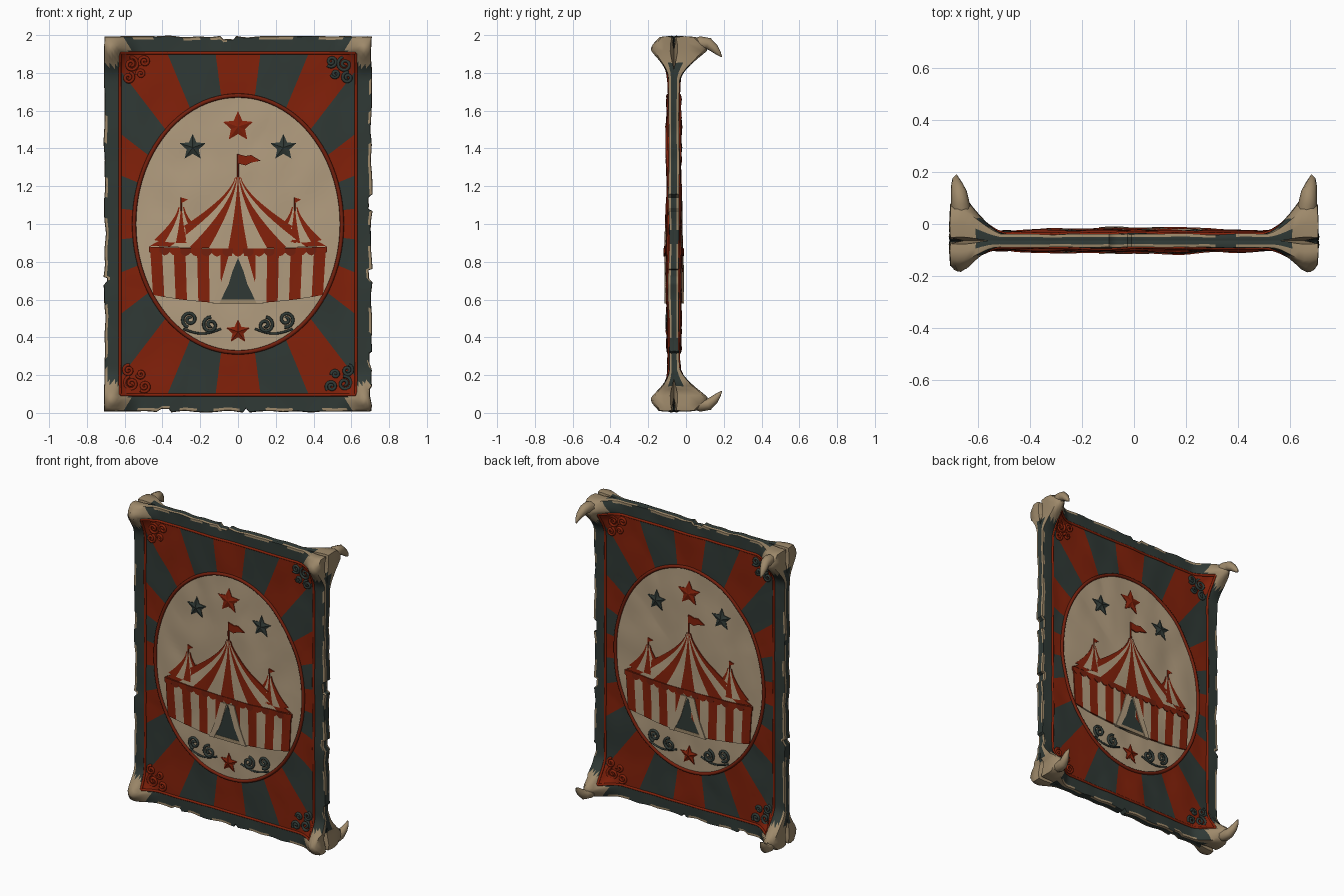
import bpy, bmesh, math
from mathutils import Vector, noise

if "Cube" in bpy.data.objects:
    bpy.data.objects.remove(bpy.data.objects["Cube"])

MID_Y, MID_Z = -0.064, 1.0
INNER = (0.625, 0.905)      # half size of the framed panel
OUTER = (0.705, 0.99)       # half size of the paper
OVAL = (0.55, 0.68)


def material(name, rgb):
    m = bpy.data.materials.new(name)
    m.use_nodes = True
    m.diffuse_color = (*rgb, 1)
    m.node_tree.nodes["Principled BSDF"].inputs["Base Color"].default_value = (*rgb, 1)
    return m


MATS = [material("cream paper", (0.45, 0.34, 0.215)),
        material("worn tan", (0.34, 0.25, 0.145)),
        material("poster red", (0.225, 0.015, 0.003)),
        material("dark green", (0.029, 0.041, 0.036)),
        material("rim red", (0.17, 0.014, 0.004))]
CREAM, TAN, RED, GREEN, RIM = range(5)


def corner_lift(x, z, radius):
    r = math.hypot(abs(x) - 0.668, abs(z - MID_Z) - 0.93)
    return max(0, 1 - max(0, r - 0.015) / radius)


def base(s, x, z):
    """Half thickness of the poster: dome, creases and curled corners."""
    dome = max(0, 1 - (x / 0.6) ** 2 - ((z - MID_Z) / 0.8) ** 2)
    crease = abs(noise.noise(Vector((x * 3.5, z * 3, s * 5)))) + 0.5 * noise.noise(Vector((x * 8, z * 5, s)))
    curl = 0.094 * corner_lift(x, z, 0.14) ** 1.6 if s > 0 else 0.15 * corner_lift(x, z, 0.155) ** 1.5
    # the framed panel stays flat, only the margin curls
    t = min(1, max(0, max(abs(x) - 0.575, abs(z - MID_Z) - 0.855) / 0.07))
    return 0.024 + 0.007 * dome + 0.009 * crease + curl * t * t * (3 - 2 * t)


def place(s, x, z, h):
    return Vector((s * x, MID_Y - s * (base(s, x, z) + h), z))


def finish(bm, name, angle=40):
    bmesh.ops.recalc_face_normals(bm, faces=bm.faces)
    me = bpy.data.meshes.new(name)
    bm.to_mesh(me)
    bm.free()
    for m in MATS:
        me.materials.append(m)
    me.shade_smooth()
    me.set_sharp_from_angle(angle=math.radians(angle))
    ob = bpy.data.objects.new(name, me)
    bpy.context.collection.objects.link(ob)


def plate(s, name, pts, h, mat, peak=0):
    """Raised cut-out; peak lifts its centre to a point."""
    bm = bmesh.new()
    top = [bm.verts.new(place(s, x, z, h)) for x, z in pts]
    low = [bm.verts.new(place(s, x, z, -0.01)) for x, z in pts]
    face = bm.faces.new(top)
    for i in range(len(pts)):
        j = (i + 1) % len(pts)
        bm.faces.new((top[j], top[i], low[i], low[j]))
    if peak:
        for v in bmesh.ops.poke(bm, faces=[face])["verts"]:
            v.co.y -= s * peak
    for f in bm.faces:
        f.material_index = mat
    finish(bm, name, 15)


def relief(s, name, fn, stripes, sub, rows, colour):
    """Raised striped patch: fn(u, v) gives x, z, height; edges drop to the paper."""
    bm = bmesh.new()
    n = stripes * sub
    grid = []
    for j in range(-1, rows + 2):
        line = []
        for i in range(-1, n + 2):
            ci, cj = min(max(i, 0), n), min(max(j, 0), rows)
            x, z, h = fn(2 * ci / n - 1, cj / rows)
            line.append(bm.verts.new(place(s, x, z, h if (i, j) == (ci, cj) else -0.01)))
        grid.append(line)
    for j in range(rows + 2):
        for i in range(n + 2):
            f = bm.faces.new((grid[j][i], grid[j][i + 1], grid[j + 1][i + 1], grid[j + 1][i]))
            f.material_index = colour(min(max(i - 1, 0), n - 1) // sub)
    finish(bm, name)


def tube(name, pts, radius, mat, closed=False, radii=None):
    cu = bpy.data.curves.new(name, "CURVE")
    cu.dimensions = "3D"
    cu.bevel_depth, cu.bevel_resolution, cu.use_fill_caps = radius, 2, True
    sp = cu.splines.new("POLY")
    sp.points.add(len(pts) - 1)
    sp.use_cyclic_u = closed
    for i, p in enumerate(pts):
        sp.points[i].co = (*p, 1)
        sp.points[i].radius = radii[i] if radii else 1
    cu.materials.append(MATS[mat])
    ob = bpy.data.objects.new(name, cu)
    bpy.context.collection.objects.link(ob)


def scroll(s, name, cx, cz, r, spin, mat, start):
    pts = []
    for k in range(25):
        a, q = start + spin * k * 0.42, r * (1 - k / 28)
        pts.append(place(s, cx + q * math.cos(a), cz + q * math.sin(a), 0.002))
    tube(name, pts, 0.0085, mat)


def star(s, name, cx, cz, r, mat):
    pts = [(cx + q * math.sin(k * math.pi / 5), cz + q * math.cos(k * math.pi / 5))
           for k in range(10) for q in [r if k % 2 == 0 else r * 0.47]]
    plate(s, name, pts, 0.004, mat, 0.011)


def ray(half, a):
    return min(half[0] / max(1e-6, abs(math.sin(a))), half[1] / max(1e-6, abs(math.cos(a))))


def sheet(s, name):
    """Half of the poster: oval, sunburst, border, ragged rim and flat inner side."""
    bm = bmesh.new()
    n, k_oval, k_burst, k_edge = 360, 14, 8, 6
    edge = k_oval + k_burst + k_edge - 1
    loops = [[] for _ in range(edge + 4)]
    for i in range(n):
        a = math.radians(i + 0.5)
        sx, cz = math.sin(a), math.cos(a)
        ro = 1 / math.hypot(sx / OVAL[0], cz / OVAL[1])
        ri, rr = ray(INNER, a), ray(OUTER, a)
        # the edge pattern is shared by both halves
        wx = s * sx * rr
        rag = noise.noise(Vector((wx * 9, cz * rr * 9, 2)))
        rr += 0.012 * rag - (0.022 if rag > 0.38 else 0)
        radii = [ro * k / k_oval for k in range(1, k_oval + 1)]
        radii += [ro + (ri - ro) * k / k_burst for k in range(1, k_burst + 1)]
        radii += [ri + (rr - ri) * k / k_edge for k in range(1, k_edge + 1)]
        for k, r in enumerate(radii):
            loops[k].append(bm.verts.new(place(s, r * sx, MID_Z + r * cz, 0)))
        x, z = rr * sx, MID_Z + rr * cz
        gap = 0.025 * corner_lift(x, z, 0.1)
        half = base(s, x, z)
        for m, (scale, y) in enumerate(((1.004, max(gap, half * 0.55)), (1, gap), (0.93, 0))):
            loops[edge + 1 + m].append(bm.verts.new(
                (s * x * scale, MID_Y - s * y, min(1.999, max(0.001, MID_Z + rr * cz * scale)))))
    for k in range(len(loops) - 1):
        for i in range(n):
            j = (i + 1) % n
            f = bm.faces.new((loops[k][i], loops[k][j], loops[k + 1][j], loops[k + 1][i]))
            c = f.calc_center_median()
            worn = noise.noise(Vector((c.x * 7, c.z * 7, 9)))
            if k < k_oval - 1:
                mat = CREAM
            elif k < k_oval + k_burst - 1:
                mat = GREEN if round((i + 1) / 15) % 2 else RED
            elif corner_lift(c.x, c.z, 0.1) > 0.25:
                mat = TAN
            elif k < edge - 1:
                mat = GREEN
            elif k < edge:
                mat = TAN if worn > 0 else GREEN
            elif k == edge:
                mat = TAN if worn > -0.3 else GREEN
            else:
                mat = GREEN
            f.material_index = mat
    for line, mat in ((loops[0], CREAM), (loops[-1], TAN)):
        bm.faces.new(line).material_index = mat
    finish(bm, name, 50)


def striped(i):
    return CREAM if i % 2 else RED


def tent(s, side):
    def roof(cx, apex, drop, width, lift):
        return lambda u, v: (cx + u * (0.015 + width * v ** 1.5), apex - drop * v + 0.015 * u * u * v,
                             lift + 0.007 * (1 - u * u) * v)

    # side turrets behind the main roof
    for cx in (-0.3, 0.3):
        relief(s, side + " turret roof", roof(cx, 1.09, 0.19, 0.13, 0.004), 5, 3, 6, striped)
        tube(side + " turret pole", [place(s, cx, z, 0.003) for z in (1.07, 1.14)], 0.004, RED)
        plate(s, side + " turret flag", [(cx, 1.14), (cx + 0.035, 1.13), (cx, 1.11)], 0.006, RED)
    relief(s, side + " tent wall", lambda u, v: (u * (0.465 - 0.015 * v), 0.87 + (0.045 * u * u - 0.29) * v,
                                                 0.007 + 0.006 * (1 - u * u)), 15, 4, 5, striped)
    relief(s, side + " tent roof", roof(0, 1.25, 0.38, 0.45, 0.007), 9, 4, 12, striped)
    relief(s, side + " tent valance",
           lambda u, v: (u * 0.472, 0.88 - 0.01 * (1 - u * u) - v * (0.025 + 0.018 * abs(math.sin(8.5 * math.pi * (u + 1)))),
                         0.011 + 0.006 * (1 - u * u)), 17, 4, 2, lambda i: RIM if i % 2 else RED)
    # doorway with drawn curtains
    plate(s, side + " doorway", [(0, 0.82), (-0.1, 0.578), (0.1, 0.578)], 0.015, GREEN)
    plate(s, side + " doorway floor", [(-0.1, 0.578), (0.1, 0.578), (0.09, 0.6), (-0.09, 0.6)], 0.017, TAN)
    for m in (-1, 1):
        drape = [(0.005, 0.83), (0.05, 0.68), (0.1, 0.578), (0.135, 0.578), (0.09, 0.69), (0.05, 0.83)]
        plate(s, side + " curtain", [(m * x, z) for x, z in drape], 0.019, CREAM)
    # pole and flag
    tube(side + " flag pole", [place(s, 0, z, 0.003) for z in (1.2, 1.3, 1.37)], 0.005, RED)
    plate(s, side + " flag", [(0, 1.37), (0.04, 1.36), (0.07, 1.365), (0.12, 1.335),
                              (0.07, 1.325), (0.04, 1.31), (0, 1.32)], 0.008, RED)


for s, side in ((1, "front"), (-1, "back")):
    sheet(s, side + " sheet")
    tent(s, side)

    # oval rim and inner frame
    turn = [math.tau * k / 96 for k in range(96)]
    tube(side + " oval rim", [place(s, OVAL[0] * math.sin(a), MID_Z + OVAL[1] * math.cos(a), 0.001)
                              for a in turn], 0.011, RIM, True)
    w, h = INNER
    for m in (-1, 1):
        steps = [k / 20 for k in range(-20, 21)]
        tube(side + " frame upright", [place(s, m * w, MID_Z + h * t, 0) for t in steps], 0.008, RED)
        tube(side + " frame rail", [place(s, w * t, MID_Z + h * m, 0) for t in steps], 0.008, RED)

    # stars and ground scrolls
    star(s, side + " top star", 0, 1.515, 0.083, RED)
    star(s, side + " low star", 0, 0.43, 0.066, RED)
    for m in (-1, 1):
        star(s, side + " side star", m * 0.24, 1.405, 0.072, GREEN)
        scroll(s, side + " outer scroll", m * 0.255, 0.495, 0.043, m, GREEN, 4.5)
        scroll(s, side + " inner scroll", m * 0.145, 0.465, 0.043, -m, GREEN, 1.5)
        tube(side + " scroll stem", [place(s, m * (0.09 + 0.2 * t), 0.445 - 0.025 * math.sin(math.pi * t), 0.002)
                                     for t in [k / 12 for k in range(13)]], 0.006, GREEN)
        # corner flourishes
        for v in (-1, 1):
            mat = RED if m < 0 else GREEN
            for dx, dz, r in ((0.06, 0.06, 0.04), (0.13, 0.045, 0.03), (0.045, 0.13, 0.03), (0.11, 0.11, 0.022)):
                scroll(s, side + " flourish", m * (w - dx), MID_Z + v * (h - dz), r, m * v, mat, dx * 30)

# drooping tips of the back corners
path = [(0.66, 0.03, 0.94), (0.668, 0.08, 0.958), (0.672, 0.12, 0.955), (0.68, 0.15, 0.93),
        (0.684, 0.172, 0.905), (0.682, 0.189, 0.885)]
for m in (-1, 1):
    for v in (-1, 1):
        tube("curled corner tip", [(m * x, y, MID_Z + v * z) for x, y, z in path], 0.036, TAN,
             radii=[1, 1, 0.85, 0.65, 0.4, 0.06])
